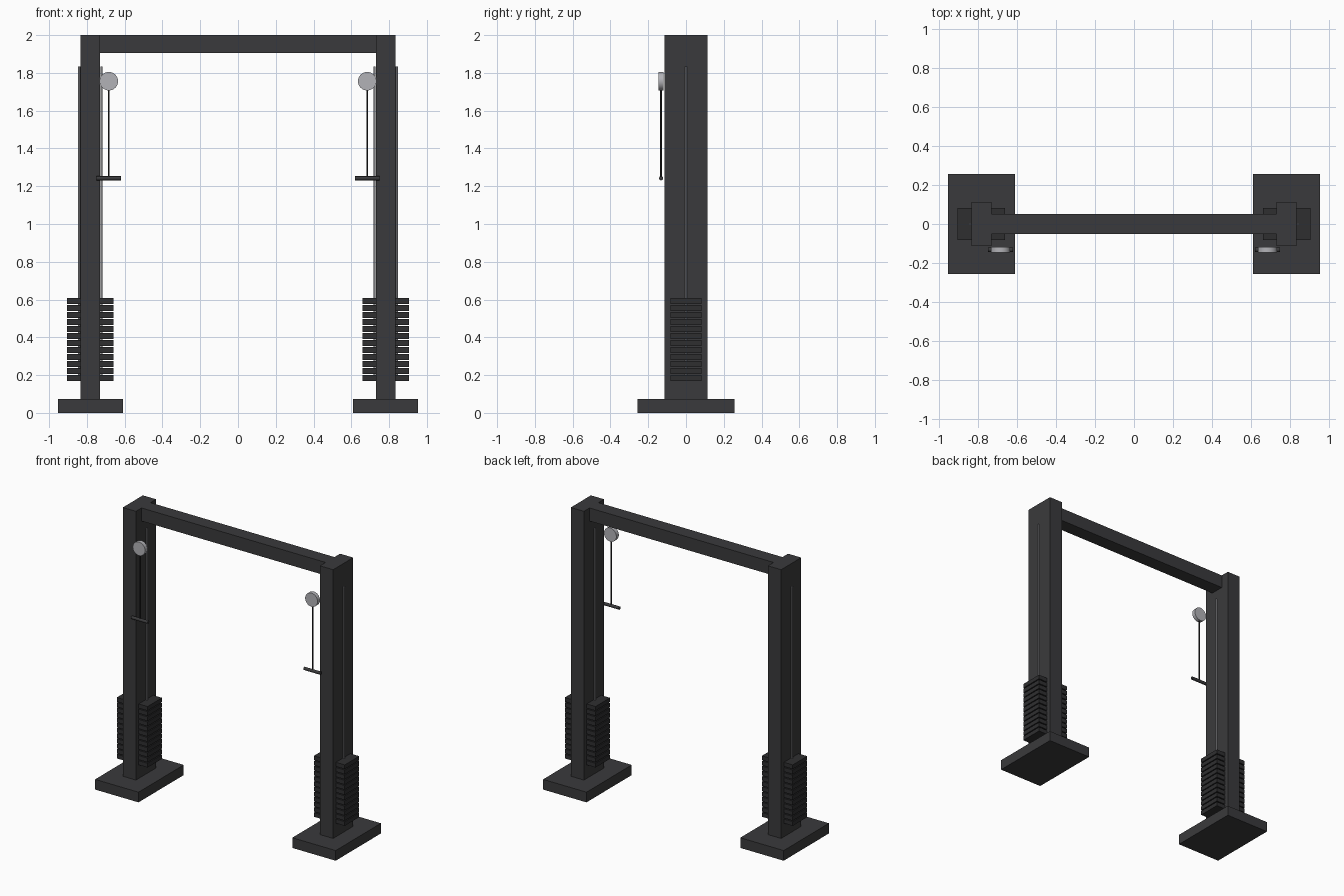
import bpy
from math import pi

if "Cube" in bpy.data.objects:
    bpy.data.objects.remove(bpy.data.objects["Cube"])


def material(name, value):
    m = bpy.data.materials.new(name)
    m.diffuse_color = (value, value, value * 1.06, 1)
    m.use_nodes = True
    m.node_tree.nodes["Principled BSDF"].inputs["Base Color"].default_value = m.diffuse_color
    return m


FRAME = material("dark_frame", 0.042)
IRON = material("weight_iron", 0.028)
CABLE = material("cable_black", 0.02)
ROD = material("rod_steel", 0.2)
STEEL = material("pulley_steel", 0.45)


def box(name, lo, hi, mat):
    """Box between two opposite corners."""
    centre = [(a + b) / 2 for a, b in zip(lo, hi)]
    bpy.ops.mesh.primitive_cube_add(size=1, location=centre)
    ob = bpy.context.object
    ob.name = name
    ob.scale = [b - a for a, b in zip(lo, hi)]
    bpy.ops.object.transform_apply(location=False, rotation=False, scale=True)
    ob.data.materials.append(mat)


def cylinder(name, centre, radius, length, mat, rotation=(0, 0, 0), sides=32):
    bpy.ops.mesh.primitive_cylinder_add(vertices=sides, radius=radius, depth=length,
                                        location=centre, rotation=rotation)
    ob = bpy.context.object
    ob.name = name
    ob.data.materials.append(mat)
    bpy.ops.object.shade_smooth_by_angle()


POST_X = 0.782      # centre of each upright
PULLEY_X = 0.684    # pulley, cable and handle line
FRONT_Y = -0.132

# Top crossbeam between the uprights
box("crossbeam", (-0.731, -0.05, 1.906), (0.731, 0.05, 2.0), FRAME)

for side, s in (("left", -1), ("right", 1)):
    x = s * POST_X
    # Foot and upright
    box(side + "_foot", (x - 0.172, -0.256, 0), (x + 0.172, 0.256, 0.073), FRAME)
    box(side + "_upright", (x - 0.052, -0.1135, 0.073), (x + 0.052, 0.1135, 2.0), FRAME)

    # Stack of weight plates around the upright
    for i in range(12):
        z = 0.17 + i * 0.037
        box(f"{side}_weight_plate_{i + 1}", (x - 0.122, -0.082, z),
            (x + 0.122, 0.082, z + 0.03), IRON)

    # Guide rods on the inner and outer faces
    for label, d in (("inner", -1), ("outer", 1)):
        cylinder(f"{side}_{label}_guide_rod", (x + s * d * 0.059, 0, 1.0025),
                 0.006, 1.665, ROD, sides=16)

    # Pulley, cable and handle at the front
    px = s * PULLEY_X
    cylinder(side + "_pulley", (px, FRONT_Y, 1.756), 0.049, 0.028, STEEL, (pi / 2, 0, 0))
    cylinder(side + "_cable", (px, FRONT_Y, 1.499), 0.005, 0.514, CABLE, sides=12)
    cylinder(side + "_handle", (px, FRONT_Y, 1.242), 0.011, 0.13, FRAME, (0, pi / 2, 0), 16)
